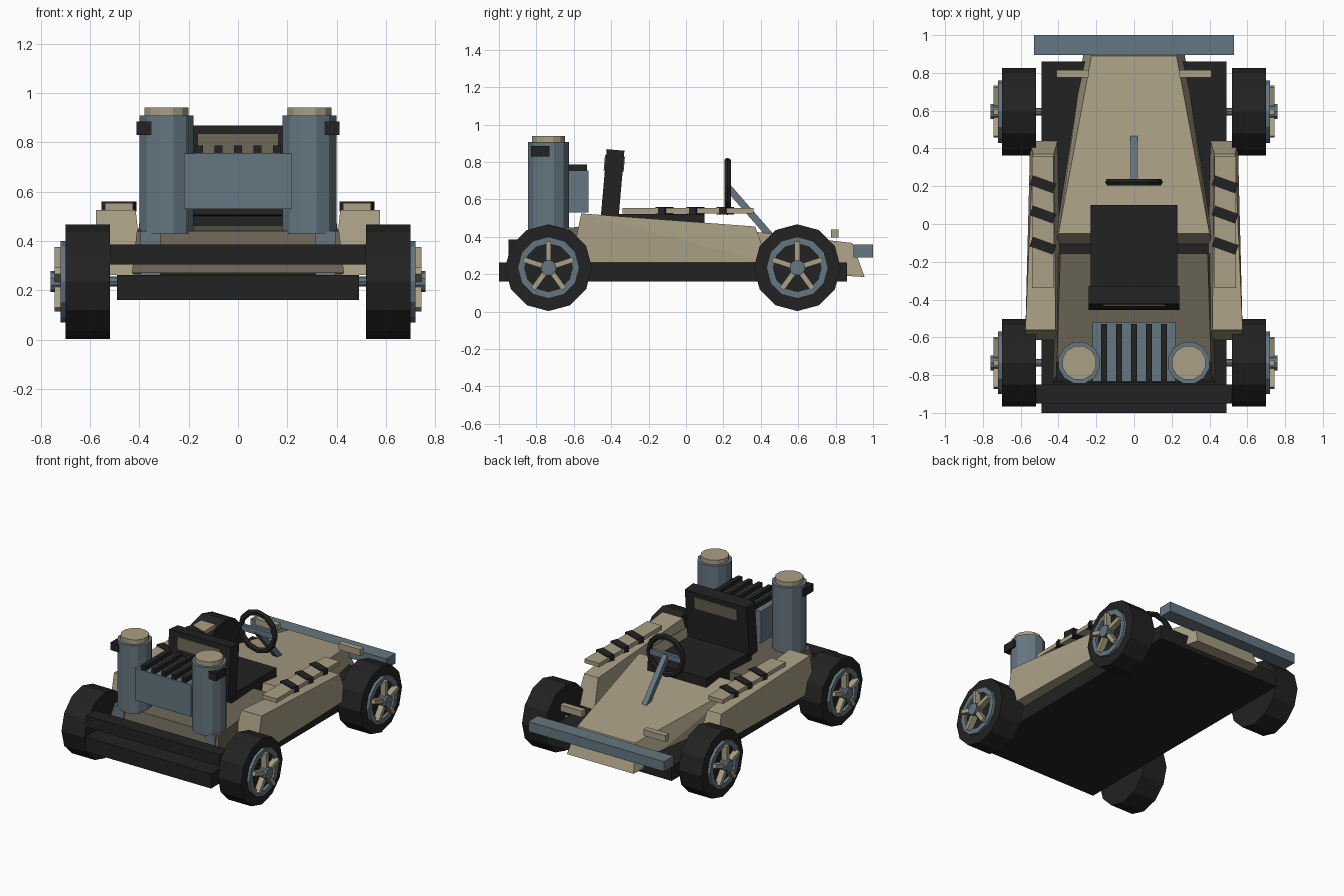
import bpy, bmesh, math
from mathutils import Matrix, Vector

if "Cube" in bpy.data.objects:
    bpy.data.objects.remove(bpy.data.objects["Cube"])


def material(name, rgb):
    m = bpy.data.materials.new(name)
    m.diffuse_color = (*rgb, 1)
    m.use_nodes = True
    m.node_tree.nodes["Principled BSDF"].inputs["Base Color"].default_value = m.diffuse_color
    return m


TAN = material("tan", (0.40, 0.35, 0.235))
BLUE = material("slate blue", (0.130, 0.182, 0.220))
BLACK = material("charcoal", (0.016, 0.016, 0.016))
TAUPE = material("dark taupe", (0.144, 0.130, 0.092))


def finish(name, bm, mat):
    bmesh.ops.recalc_face_normals(bm, faces=bm.faces)
    me = bpy.data.meshes.new(name)
    bm.to_mesh(me)
    bm.free()
    me.materials.append(mat)
    ob = bpy.data.objects.new(name, me)
    bpy.context.collection.objects.link(ob)
    return ob


def hull(name, pts, mat):
    bm = bmesh.new()
    for p in pts:
        bm.verts.new(p)
    bmesh.ops.convex_hull(bm, input=bm.verts)
    bmesh.ops.dissolve_limit(bm, angle_limit=0.01, verts=bm.verts, edges=bm.edges)
    return finish(name, bm, mat)


def block(name, x, y, z, mat, rot=None):
    """Box from ranges, optionally turned about its own centre."""
    bm = bmesh.new()
    c = Vector(((x[0] + x[1]) / 2, (y[0] + y[1]) / 2, (z[0] + z[1]) / 2))
    size = (abs(x[1] - x[0]), abs(y[1] - y[0]), abs(z[1] - z[0]))
    bmesh.ops.create_cube(bm, size=1, matrix=Matrix.Translation(c) @ (rot or Matrix()) @ Matrix.Diagonal((*size, 1)))
    return finish(name, bm, mat)


def rod(name, a, b, r, n, mat, turn=0.0):
    a, b = Vector(a), Vector(b)
    d = b - a
    m = Matrix.Translation((a + b) / 2) @ d.to_track_quat('Z', 'Y').to_matrix().to_4x4() @ Matrix.Rotation(turn, 4, 'Z')
    bm = bmesh.new()
    bmesh.ops.create_cone(bm, cap_ends=True, segments=n, radius1=r, radius2=r, depth=d.length, matrix=m)
    return finish(name, bm, mat)


def lathe_x(name, profile, centre, side, n, mat):
    """Closed (x, radius) profile turned about a wheel axle."""
    bm = bmesh.new()
    rings = []
    for i in range(n):
        a = 2 * math.pi * i / n
        rings.append([bm.verts.new((side * x, centre[0] + r * math.sin(a), centre[1] + r * math.cos(a)))
                      for x, r in profile])
    k = len(profile)
    for i in range(n):
        p, q = rings[i], rings[(i + 1) % n]
        for j in range(k):
            bm.faces.new((p[j], p[(j + 1) % k], q[(j + 1) % k], q[j]))
    return finish(name, bm, mat)


# Floor pan and bumpers
block("floor_pan", (-0.49, 0.49), (-1.0, 0.86), (0.16, 0.262), BLACK)
block("engine_end_bumper", (-0.52, 0.52), (-0.95, -0.85), (0.305, 0.385), BLACK)
block("nose_bumper", (-0.53, 0.53), (0.895, 1.0), (0.29, 0.36), BLUE)

# Wedge hood and cockpit deck
hull("hood", [(s * x, y, z) for s in (-1, 1) for x, y, z in
              ((0.225, 0.89, 0.367), (0.40, -0.05, 0.475), (0.26, 0.955, 0.185), (0.42, -0.11, 0.25))], TAN)
hull("rear_deck", [(s * x, y, z) for s in (-1, 1) for x, y, z in
                   ((0.39, -0.155, 0.475), (0.41, -0.80, 0.44), (0.41, -0.155, 0.25), (0.43, -0.84, 0.27))], TAUPE)

# Seat
block("seat_cushion", (-0.23, 0.23), (-0.40, 0.10), (0.40, 0.522), BLACK)
tilt = Matrix.Rotation(math.radians(-5), 4, 'X')
block("seat_back", (-0.24, 0.24), (-0.44, -0.345), (0.50, 0.865), BLACK, tilt)
block("seat_panel", (-0.165, 0.165), (-0.437, -0.33), (0.75, 0.832), TAUPE, tilt)

# Steering
bpy.ops.mesh.primitive_torus_add(major_segments=12, minor_segments=6, major_radius=0.133, minor_radius=0.02,
                                 location=(0, 0.222, 0.67), rotation=(math.pi / 2, 0, 0))
ring = bpy.context.object
ring.name = "steering_wheel"
ring.data.materials.append(BLACK)
block("steering_spoke", (-0.13, 0.13), (0.21, 0.235), (0.65, 0.69), BLUE)
rod("steering_column", (0, 0.22, 0.67), (0, 0.46, 0.395), 0.026, 4, BLUE, math.pi / 4)

# Engine block with cooling slats
block("engine_block", (-0.22, 0.22), (-0.835, -0.52), (0.53, 0.755), BLUE)
for i in range(5):
    x = (i - 2) * 0.079
    block("engine_slat", (x - 0.016, x + 0.016), (-0.83, -0.53), (0.75, 0.787), BLACK)

for s in (-1, 1):
    # Tall tanks with caps, clamps and feet
    rod("tank", (s * 0.29, -0.735, 0.43), (s * 0.29, -0.735, 0.908), 0.113, 12, BLUE, math.radians(15))
    rod("tank_cap", (s * 0.29, -0.735, 0.90), (s * 0.29, -0.735, 0.94), 0.092, 12, TAN, math.radians(15))
    block("tank_clamp", (s * 0.35, s * 0.412), (-0.83, -0.73), (0.83, 0.885), BLACK)
    block("tank_foot", (s * 0.315, s * 0.395), (-0.82, -0.74), (0.26, 0.44), BLUE)

    # Side pods
    hull("side_pod", [(s * x, y, z) for x, y, z in
                      ((0.575, -0.56, 0.525), (0.415, -0.56, 0.525), (0.535, 0.37, 0.455), (0.425, 0.37, 0.455),
                       (0.575, -0.615, 0.262), (0.385, -0.615, 0.262), (0.55, 0.44, 0.262), (0.405, 0.44, 0.262))], TAN)
    # Strapped planks on the pods
    block("plank", (s * 0.425, s * 0.54), (-0.34, 0.36), (0.525, 0.553), TAN)
    for y in (0.21, 0.05, -0.115):
        block("plank_strap", (s * 0.482 - 0.066, s * 0.482 + 0.066), (y - 0.027, y + 0.027), (0.52, 0.56),
              BLACK, Matrix.Rotation(math.radians(-20), 4, 'Z'))
    # Small nose blocks
    block("nose_block", (s * 0.24, s * 0.41), (0.775, 0.815), (0.395, 0.44), TAN)

    # Wheels
    for y in (0.595, -0.735):
        z = 0.235
        rod("axle", (s * 0.1, y, z), (s * 0.56, y, z), 0.02, 8, BLUE)
        rod("tire", (s * 0.52, y, z), (s * 0.70, y, z), 0.232, 12, BLACK)
        lathe_x("rim", [(0.69, 0.165), (0.72, 0.165), (0.72, 0.128), (0.69, 0.128)], (y, z), s, 12, BLUE)
        rod("hub", (s * 0.69, y, z), (s * 0.76, y, z), 0.042, 10, BLUE)
        for k in range(5):
            r = Matrix.Rotation(2 * math.pi * k / 5, 4, 'X')
            spoke = block("spoke", (s * 0.705, s * 0.745), (-0.014, 0.014), (0.03, 0.14), TAN)
            spoke.data.transform(Matrix.Translation((0, y, z)) @ r)
